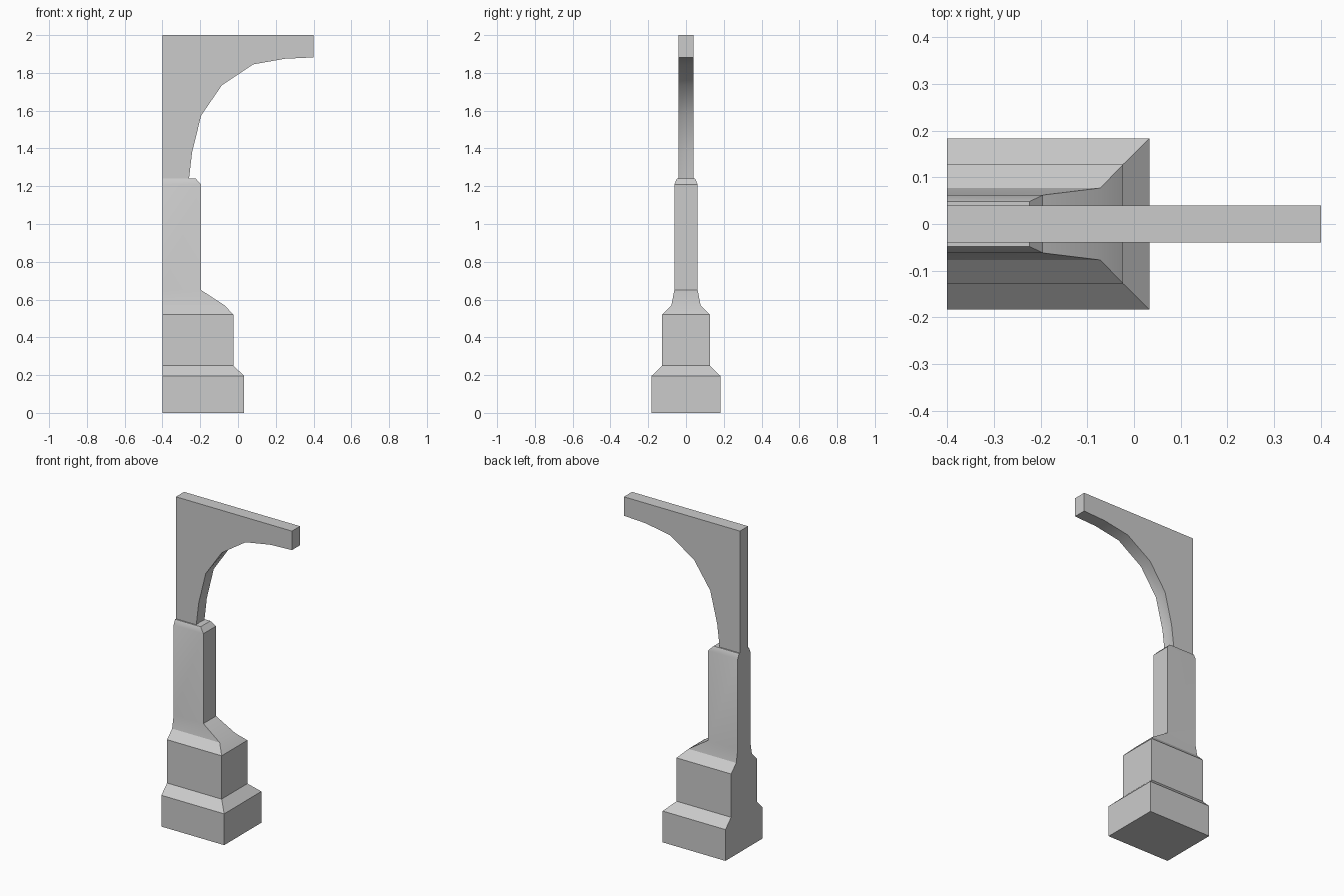
import bpy, bmesh

if "Cube" in bpy.data.objects:
    bpy.data.objects.remove(bpy.data.objects["Cube"])

LEFT = -0.4


def loft(name, rings):
    """Skin a list of equal-length closed rings and cap both ends."""
    bm = bmesh.new()
    loops = [[bm.verts.new(p) for p in ring] for ring in rings]
    n = len(loops[0])
    for a, b in zip(loops, loops[1:]):
        for i in range(n):
            j = (i + 1) % n
            bm.faces.new((a[i], a[j], b[j], b[i]))
    bm.faces.new(loops[0][::-1])
    bm.faces.new(loops[-1])
    bmesh.ops.recalc_face_normals(bm, faces=bm.faces)
    mesh = bpy.data.meshes.new(name)
    bm.to_mesh(mesh)
    bm.free()
    obj = bpy.data.objects.new(name, mesh)
    bpy.context.collection.objects.link(obj)
    bpy.ops.object.select_all(action='DESELECT')
    obj.select_set(True)
    bpy.context.view_layer.objects.active = obj
    bpy.ops.object.shade_smooth_by_angle(angle=0.45)
    return obj


# Stepped half pillar, flat on the left: (height, right edge, half depth)
sections = [(0, 0.033, 0.183), (0.195, 0.033, 0.183),
            (0.25, -0.024, 0.127), (0.52, -0.024, 0.127),
            (0.57, -0.072, 0.077), (0.65, -0.195, 0.062),
            (1.21, -0.195, 0.062), (1.24, -0.224, 0.048)]
loft("pillar", [[(LEFT, -d, z), (x, -d, z), (x, d, z), (LEFT, d, z)]
                for z, x, d in sections])

# Arch bracket: underside curve (x, z), with a shallow groove in its lower part
curve = [(-0.26, 1.235), (-0.243, 1.38), (-0.195, 1.575), (-0.085, 1.735),
         (0.08, 1.845), (0.25, 1.875), (0.4, 1.882)]
groove = [0.004, 0.01, 0.008, 0, 0, 0, 0]


def arch_ring(y, depth):
    under = [(x - depth * g, y, z) for (x, z), g in zip(curve, groove)]
    return under + [(0.4, y, 2), (LEFT, y, 2), (LEFT, y, 1.235)]


loft("arch_bracket", [arch_ring(-0.04, 0), arch_ring(0, 1), arch_ring(0.04, 0)])
